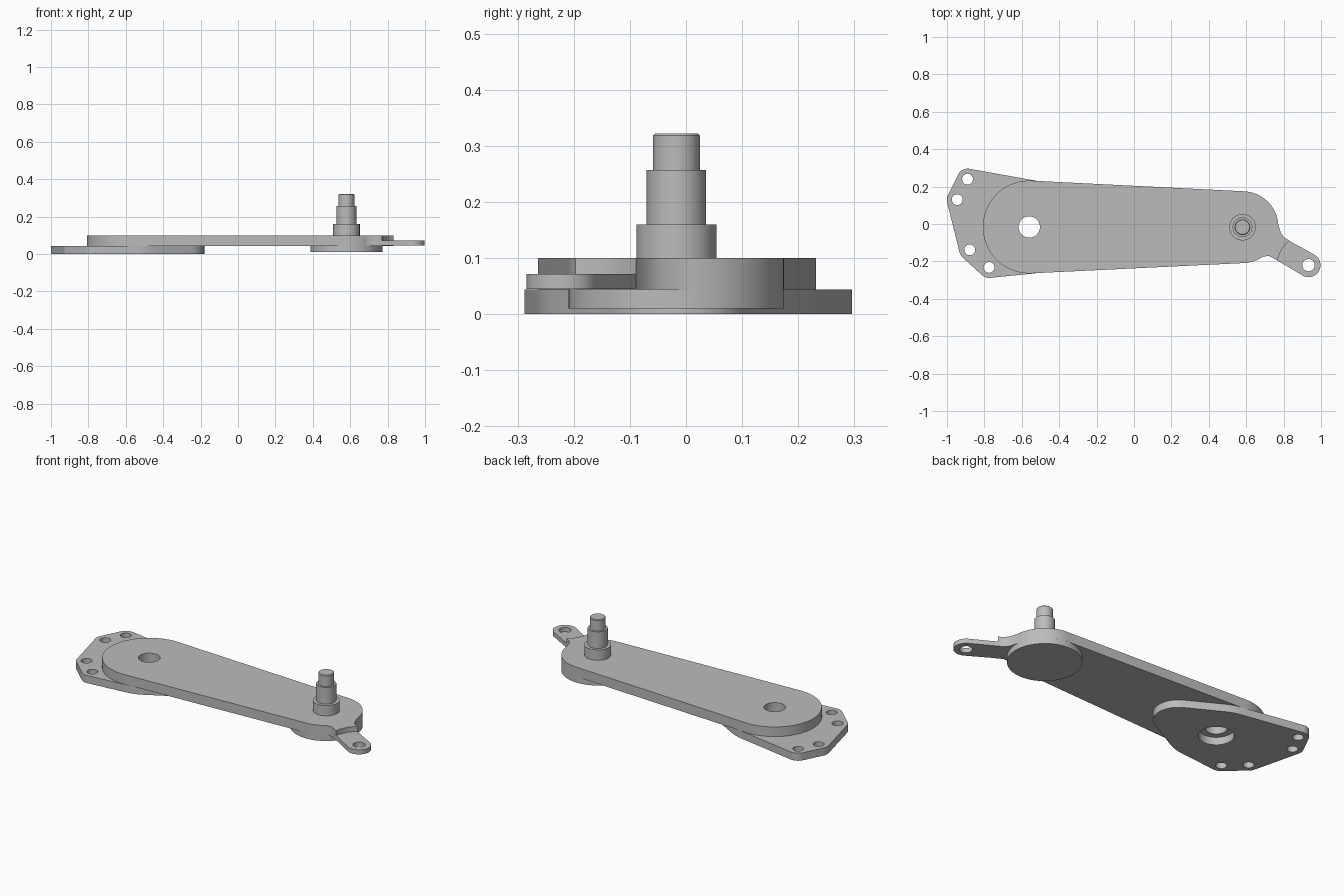
import bpy, bmesh
from math import sin, cos, pi, radians
from mathutils import Vector
from mathutils.geometry import convex_hull_2d

cube = bpy.data.objects.get("Cube")
if cube:
    bpy.data.objects.remove(cube, do_unlink=True)

steel = bpy.data.materials.new("steel_grey")
steel.use_nodes = True
GREY = (0.5, 0.5, 0.5, 1)
steel.diffuse_color = GREY
steel.node_tree.nodes["Principled BSDF"].inputs["Base Color"].default_value = GREY

# Shared centres
PIVOT = (-0.56, -0.016)
SPINDLE = (0.58, -0.017)
EYE = (0.933, -0.22)


def arc(centre, r, start=0, end=360, steps=48):
    full = end - start == 360
    count = steps if full else steps + 1
    angles = [radians(start + (end - start) * i / steps) for i in range(count)]
    return [Vector((centre[0] + r * cos(a), centre[1] + r * sin(a))) for a in angles]


def hull(circles):
    pts = [p for c, r in circles for p in arc(c, r, steps=64)]
    return [pts[i] for i in convex_hull_2d(pts)]


def finish(obj):
    obj.data.materials.clear()
    obj.data.materials.append(steel)
    bpy.ops.object.select_all(action='DESELECT')
    obj.select_set(True)
    bpy.context.view_layer.objects.active = obj
    bpy.ops.object.shade_smooth_by_angle(angle=radians(30))


def slab(name, loops, z0, z1):
    """Extruded flat plate: first loop is the outline, the rest are holes."""
    curve = bpy.data.curves.new(name, 'CURVE')
    curve.dimensions = '2D'
    curve.fill_mode = 'BOTH'
    curve.extrude = (z1 - z0) / 2
    for loop in loops:
        spline = curve.splines.new('POLY')
        spline.points.add(len(loop) - 1)
        for point, p in zip(spline.points, loop):
            point.co = (p[0], p[1], 0, 1)
        spline.use_cyclic_u = True
    temp = bpy.data.objects.new(name + "_outline", curve)
    bpy.context.collection.objects.link(temp)
    bpy.context.view_layer.update()
    mesh = bpy.data.meshes.new_from_object(
        temp.evaluated_get(bpy.context.evaluated_depsgraph_get()))
    bpy.data.objects.remove(temp, do_unlink=True)
    bm = bmesh.new()
    bm.from_mesh(mesh)
    bmesh.ops.remove_doubles(bm, verts=bm.verts, dist=0.0001)
    bmesh.ops.translate(bm, verts=bm.verts, vec=(0, 0, (z0 + z1) / 2))
    bmesh.ops.recalc_face_normals(bm, faces=bm.faces)
    bm.to_mesh(mesh)
    bm.free()
    obj = bpy.data.objects.new(name, mesh)
    bpy.context.collection.objects.link(obj)
    finish(obj)
    return obj


def lathe(name, centre, profile, steps=32):
    bm = bmesh.new()
    verts = [bm.verts.new((r, 0, z)) for r, z in profile]
    edges = [bm.edges.new(pair) for pair in zip(verts, verts[1:])]
    bmesh.ops.spin(bm, geom=verts + edges, cent=(0, 0, 0), axis=(0, 0, 1),
                   angle=2 * pi, steps=steps)
    bmesh.ops.remove_doubles(bm, verts=bm.verts, dist=0.0001)
    bmesh.ops.recalc_face_normals(bm, faces=bm.faces)
    mesh = bpy.data.meshes.new(name)
    bm.to_mesh(mesh)
    bm.free()
    obj = bpy.data.objects.new(name, mesh)
    obj.location = (*centre, 0)
    bpy.context.collection.objects.link(obj)
    finish(obj)


# Mounting plate wrapped around its bolt holes, the pivot and a rounded tail
bolts = [(-0.89, 0.24), (-0.945, 0.13), (-0.878, -0.138), (-0.775, -0.232)]
plate_outline = hull([(b, 0.056) for b in bolts] + [(PIVOT, 0.25), ((-0.31, -0.016), 0.13)])
slab("mounting_plate",
     [plate_outline, arc(PIVOT, 0.092)] + [arc(b, 0.029, steps=24) for b in bolts],
     0, 0.044)

# Tapered arm with a short neck, stepped concentrically to the lug eye
arm_outline = (arc(PIVOT, 0.248, 87, 273)
               + arc(SPINDLE, 0.192, 273, 305, 10)
               + [(0.72, -0.171), (0.745, -0.182)]
               + arc(EYE, 0.166, 172, 128, 12)
               + [(0.8, -0.07), (0.784, -0.045), (0.776, -0.018)]
               + arc(SPINDLE, 0.192, 5, 87, 20))
slab("arm", [arm_outline, arc(PIVOT, 0.057)], 0.044, 0.1)

# Thin lug with its eye
slab("lug", [hull([(EYE, 0.064), ((0.777, -0.13), 0.061)]), arc(EYE, 0.033, steps=24)],
     0.0445, 0.071)

# Boss disc beneath the spindle
slab("boss_disc", [arc(SPINDLE, 0.192, steps=64)], 0.01, 0.0442)

# Stepped spindle
lathe("spindle", SPINDLE,
      [(0, 0.09), (0.071, 0.09), (0.071, 0.16), (0.053, 0.16), (0.053, 0.257),
       (0.042, 0.257), (0.042, 0.318), (0.038, 0.322), (0, 0.322)])
